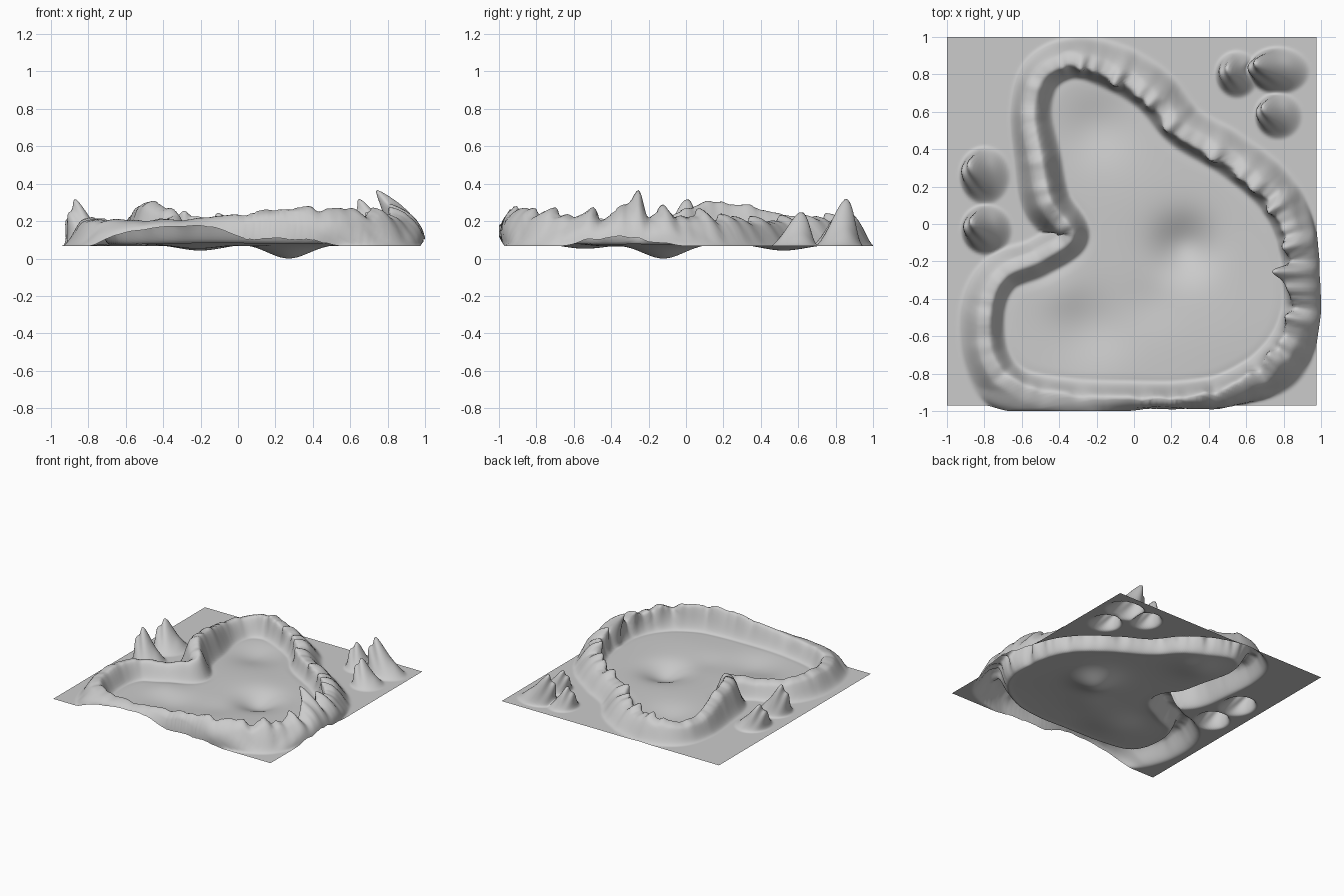
import bpy, bmesh, math
from mathutils import Vector, kdtree

if "Cube" in bpy.data.objects:
    bpy.data.objects.remove(bpy.data.objects["Cube"])

BASE, N = 0.067, 180
X0, X1, Y0, Y1 = -1.0, 0.975, -0.97, 1.0

# Ridge control points: x, y, height, outer width, inner width, inward lean
RIDGE = [(-.54, .60, .15, .13, .11, 0), (-.50, .35, .21, .15, .12, 0),
         (-.45, .12, .235, .16, .12, 0), (-.33, -.06, .17, .13, .10, 0),
         (-.50, -.19, .13, .13, .10, 0), (-.69, -.28, .14, .15, .09, 0),
         (-.77, -.45, .15, .17, .09, 0), (-.76, -.70, .14, .17, .10, 0),
         (-.63, -.86, .14, .19, .10, .01), (-.35, -.93, .14, .12, .11, .01),
         (0, -.945, .17, .04, .11, .01), (.25, -.945, .20, .035, .11, .01),
         (.50, -.90, .20, .08, .11, .02), (.74, -.75, .18, .17, .11, .03),
         (.87, -.53, .17, .14, .10, .04), (.89, -.28, .19, .12, .10, .05),
         (.84, -.03, .17, .14, .10, .04), (.72, .17, .16, .16, .10, .04),
         (.50, .35, .14, .16, .10, .03), (.25, .50, .14, .16, .10, .03),
         (.08, .69, .15, .17, .10, .03), (-.12, .81, .15, .17, .10, .03),
         (-.32, .87, .17, .14, .10, .02), (-.48, .79, .14, .14, .10, 0)]

# Free-standing rocks: x, y, radius x, radius y, height, lean x, lean y
ROCKS = [(-.80, .26, .14, .16, .19, -.09, .04), (-.79, -.03, .14, .14, .235, -.09, .03),
         (.55, .80, .12, .13, .17, -.06, .02), (.77, .82, .17, .13, .235, -.13, .03),
         (.77, .58, .13, .13, .17, -.09, .03)]

# Floor bumps: x, y, spread, height
BUMPS = [(.27, -.12, .11, -.078), (-.20, .52, .12, -.035), (-.22, -.55, .13, -.03),
         (.10, -.42, .10, -.012), (-.40, -.35, .10, .02), (.45, -.62, .18, .012),
         (0, .15, .18, .01), (-.15, -.80, .20, .012)]
FLOOR_RISE = .01


def smooth(t):
    t = max(0.0, min(1.0, t))
    return t * t * (3 - 2 * t)


def spline(a, b, c, d, t):
    return .5 * (2 * b + (c - a) * t + (2 * a - 5 * b + 4 * c - d) * t * t
                 + (3 * b - a - 3 * c + d) * t ** 3)


# Sample the closed crest line
samples, STEPS = [], 30
for i in range(len(RIDGE)):
    p = [RIDGE[(i + k) % len(RIDGE)] for k in (-1, 0, 1, 2)]
    for s in range(STEPS):
        samples.append([spline(*(q[k] for q in p), s / STEPS) for k in range(6)])
tree = kdtree.KDTree(len(samples))
for i, s in enumerate(samples):
    tree.insert((s[0], s[1], 0), i)
tree.balance()


def surface(x, y):
    co, i, dist = tree.find((x, y, 0))
    sx, sy, h, outer, inner, lean = samples[i]
    nxt, prv = samples[(i + 1) % len(samples)], samples[i - 1]
    tan = Vector((nxt[0] - prv[0], nxt[1] - prv[1])).normalized()
    inward = Vector((-tan.y, tan.x))
    inside = inward.x * (x - sx) + inward.y * (y - sy) > 0
    # jagged crest where the wall leans, soft elsewhere
    a = i / STEPS
    jag = math.sin(a * 7.3) * .5 + math.sin(a * 12.1 + 1) * .35 + math.sin(a * 19.7) * .15
    h *= 1 + jag * (.05 + 7 * max(lean - .01, 0))
    f = 1 - smooth(dist / max(.03, inner if inside else outer))
    z = BASE + h * f
    move = inward * (lean * f * f * (1 + .7 * jag))
    if inside:
        k = smooth(dist / .15)
        z += k * (FLOOR_RISE + sum(
            b[3] * math.exp(-((x - b[0]) ** 2 + (y - b[1]) ** 2) / (2 * b[2] ** 2))
            for b in BUMPS))
    else:                                # outer foot swells past the sheet
        move -= inward * (.03 * smooth(dist / .04) * f)
        # the walls bulge over the front and right borders
        border = max(smooth((x - .87) / .08), smooth((-.87 - y) / .08))
        move -= inward * (.10 * f * (1 - f) * border)
    # pointed spike on the right wall
    g = math.exp(-((x - .88) ** 2 + (y + .27) ** 2) / .0025)
    z += .085 * g
    move += Vector((-.08, .02)) * g
    for rx, ry, ax, ay, rh, lx, ly in ROCKS:
        u, v = (x - rx) / ax, (y - ry) / ay
        d = math.hypot(u, v)
        if d < 1:
            w = (1 - smooth(d)) ** .9
            w *= 1 + .12 * math.sin(9 * u + 3 * v) * smooth((1 - d) * 2)
            z = max(z, BASE + rh * w)
            move += Vector((lx, ly)) * w
    return (max(-1, min(1, x + move.x)), max(-1, min(1, y + move.y)), max(0, z))


# Terrain sheet
bm = bmesh.new()
rows = [[bm.verts.new(surface(X0 + (X1 - X0) * i / N, Y0 + (Y1 - Y0) * j / N))
         for i in range(N + 1)] for j in range(N + 1)]
for j in range(N):
    for i in range(N):
        bm.faces.new((rows[j][i], rows[j][i + 1], rows[j + 1][i + 1], rows[j + 1][i]))
for f in bm.faces:
    f.smooth = True
me = bpy.data.meshes.new("crater_terrain")
bm.to_mesh(me)
bm.free()
ob = bpy.data.objects.new("crater_terrain", me)
bpy.context.collection.objects.link(ob)
